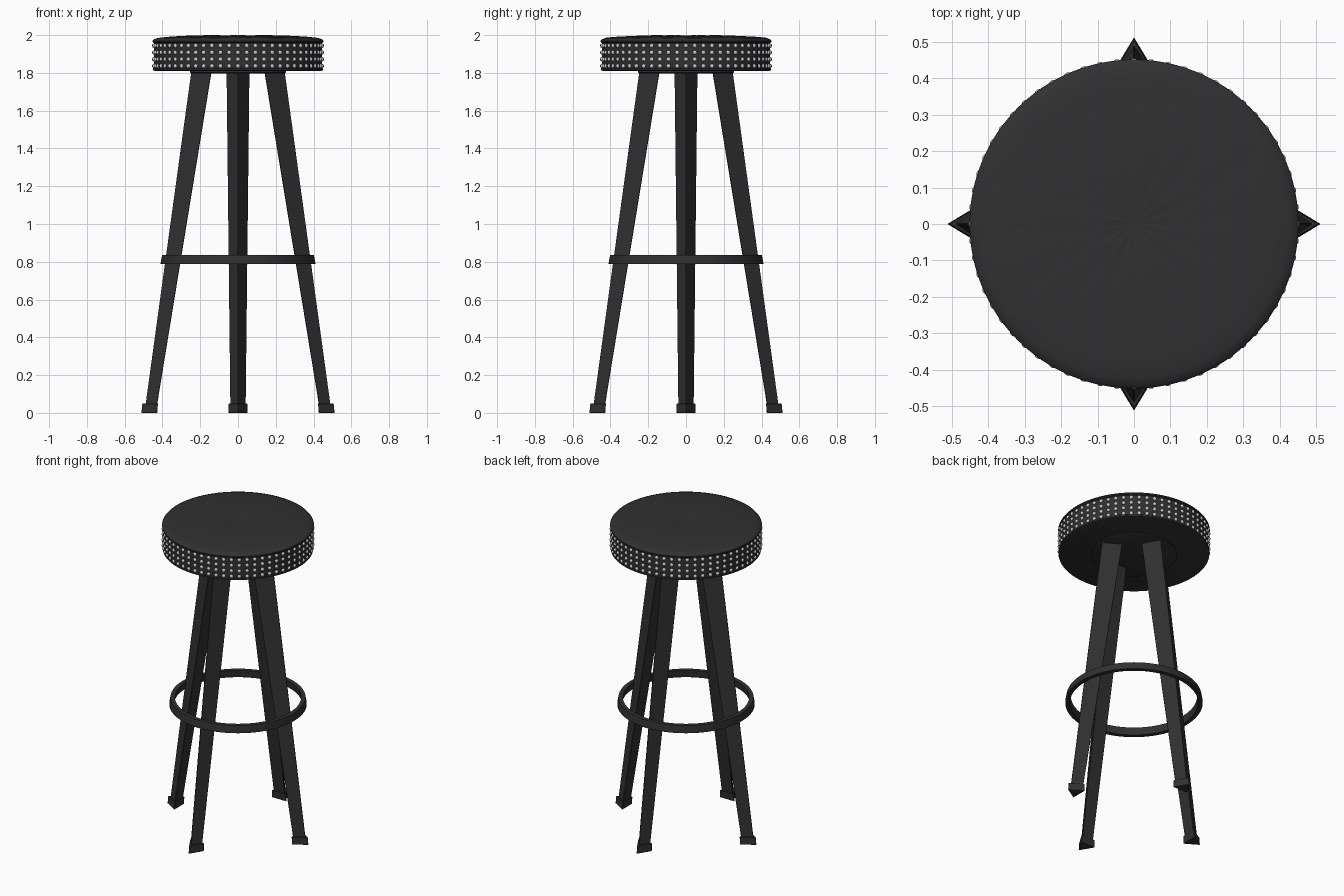
import bpy, bmesh, math
from mathutils import Matrix, Vector

if "Cube" in bpy.data.objects:
    bpy.data.objects.remove(bpy.data.objects["Cube"])


def material(name, value):
    m = bpy.data.materials.new(name)
    m.diffuse_color = (value, value, value, 1)
    m.use_nodes = True
    m.node_tree.nodes["Principled BSDF"].inputs["Base Color"].default_value = m.diffuse_color
    return m


BLACK = material("black", 0.03)
SILVER = material("silver", 0.55)


def finish(bm, name, mat, smooth=30):
    bmesh.ops.recalc_face_normals(bm, faces=bm.faces)
    me = bpy.data.meshes.new(name)
    bm.to_mesh(me)
    bm.free()
    ob = bpy.data.objects.new(name, me)
    bpy.context.collection.objects.link(ob)
    me.materials.append(mat)
    bpy.ops.object.select_all(action='DESELECT')
    ob.select_set(True)
    bpy.context.view_layer.objects.active = ob
    bpy.ops.object.shade_smooth_by_angle(angle=math.radians(smooth))
    return ob


def lathe(name, profile, segs, closed=False, mat=BLACK):
    bm = bmesh.new()
    vs = [bm.verts.new((r, 0, z)) for r, z in profile]
    es = [bm.edges.new(p) for p in zip(vs, vs[1:])]
    if closed:
        es.append(bm.edges.new((vs[-1], vs[0])))
    bmesh.ops.spin(bm, geom=vs + es, cent=(0, 0, 0), axis=(0, 0, 1),
                   angle=2 * math.pi, steps=segs, use_duplicate=False)
    bmesh.ops.remove_doubles(bm, verts=bm.verts, dist=1e-5)
    return finish(bm, name, mat)


# Upholstered seat with a slightly domed, creased top
seat = lathe("seat", [(0, 1.81), (0.44, 1.81), (0.449, 1.814), (0.449, 1.823),
                      (0.446, 1.826), (0.446, 1.958), (0.452, 1.963),
                      (0.452, 1.970), (0.445, 1.978), (0.425, 1.985),
                      (0.38, 1.990), (0.30, 1.995), (0.22, 1.998), (0.15, 1.999),
                      (0.09, 1.998), (0.04, 1.996), (0, 1.994)], 96)
for v in seat.data.vertices:
    r, a = math.hypot(v.co.x, v.co.y), math.atan2(v.co.y, v.co.x)
    if v.co.z > 1.98 and r > 0.02:
        v.co.z += 0.001 * math.sin(11 * a + 9 * r) * math.sin(5 * a - 14 * r)

# Round mounting plate under the seat
lathe("mounting_plate", [(0, 1.798), (0.245, 1.798), (0.255, 1.803),
                         (0.255, 1.812), (0, 1.812)], 64)

# Foot ring around the legs, slightly tapered
lathe("foot_ring", [(0.382, 0.788), (0.409, 0.788), (0.409, 0.797),
                    (0.402, 0.835), (0.376, 0.835)], 72, closed=True)

# Four rows of round studs
bm = bmesh.new()
ROWS, COUNT = (1.836, 1.872, 1.908, 1.944), 60
for z in ROWS:
    for i in range(COUNT):
        a = 2 * math.pi * i / COUNT
        m = (Matrix.Rotation(a, 4, 'Z') @ Matrix.Translation((0.446, 0, z))
             @ Matrix.Rotation(math.pi / 2, 4, 'Y') @ Matrix.Diagonal((1, 1, 0.8, 1)))
        bmesh.ops.create_uvsphere(bm, u_segments=10, v_segments=6,
                                  radius=0.0115, matrix=m)
finish(bm, "studs", SILVER, 60)


def tri_prism(name, angle, sections, bevel):
    """Triangular post, apex outward; sections are (apex, back, half width, z)."""
    bm = bmesh.new()
    rings = [[bm.verts.new(p) for p in ((o, 0, z), (i, w, z), (i, -w, z))]
             for o, i, w, z in sections]
    for a, b in zip(rings, rings[1:]):
        for k in range(3):
            n = (k + 1) % 3
            bm.faces.new((a[k], a[n], b[n], b[k]))
    bm.faces.new(rings[0])
    bm.faces.new(rings[-1])
    bmesh.ops.bevel(bm, geom=bm.edges[:], offset=bevel, segments=1,
                    affect='EDGES')
    bmesh.ops.rotate(bm, verts=bm.verts, matrix=Matrix.Rotation(angle, 3, 'Z'))
    finish(bm, name, BLACK, 20)


# Four splayed triangular legs with feet
for k, side in enumerate(("right", "back", "left", "front")):
    a = k * math.pi / 2
    tri_prism(side + "_leg", a, [(0.495, 0.432, 0.042, 0.02),
                                 (0.25, 0.14, 0.062, 1.805)], 0.003)
    tri_prism(side + "_foot", a, [(0.513, 0.427, 0.052, 0.0),
                                  (0.508, 0.424, 0.050, 0.05)], 0.002)
